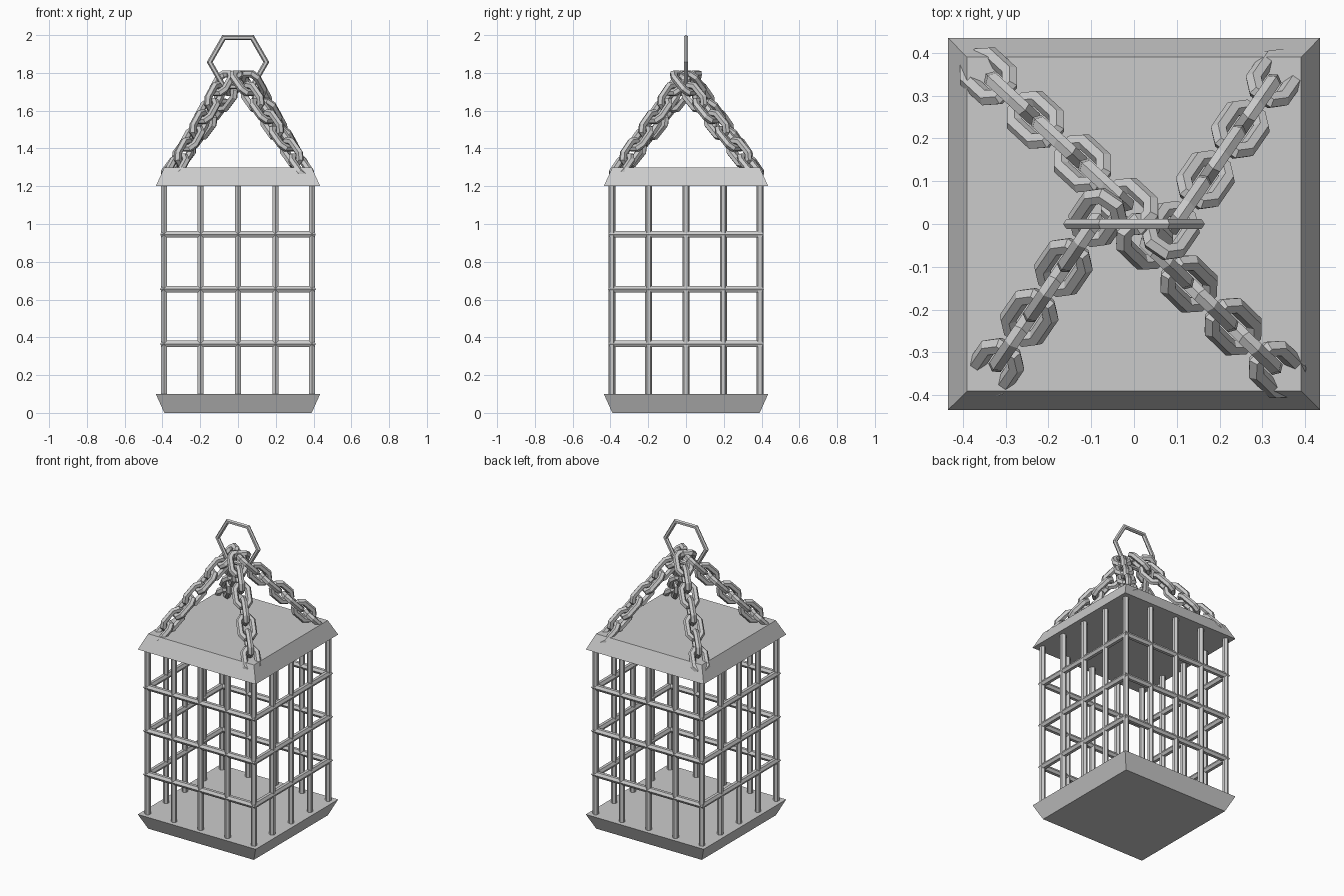
import bpy, math
from mathutils import Vector, Matrix

if "Cube" in bpy.data.objects:
    bpy.data.objects.remove(bpy.data.objects["Cube"])


def make(name, verts, faces):
    me = bpy.data.meshes.new(name)
    me.from_pydata([tuple(v) for v in verts], [], faces)
    ob = bpy.data.objects.new(name, me)
    bpy.context.collection.objects.link(ob)
    return ob


def loop_tube(name, path, r, sides=6, matrix=Matrix()):
    """Closed mitred tube along a counter-clockwise 2D path in the local XY plane."""
    pts = [Vector(p) for p in path]
    n = len(pts)
    verts, faces = [], []
    for i, p in enumerate(pts):
        d1 = (p - pts[i - 1]).normalized()
        d2 = (pts[(i + 1) % n] - p).normalized()
        n1, n2 = Vector((d1.y, -d1.x)), Vector((d2.y, -d2.x))
        m = (n1 + n2) / (1 + n1.dot(n2))
        for k in range(sides):
            a = 2 * math.pi * k / sides
            q = p + m * (r * math.cos(a))
            verts.append(matrix @ Vector((q.x, q.y, r * math.sin(a))))
    for i in range(n):
        for k in range(sides):
            j, l = (i + 1) % n, (k + 1) % sides
            faces.append((i * sides + k, j * sides + k, j * sides + l, i * sides + l))
    return make(name, verts, faces)


def slab(name, z0, h0, z1, h1):
    verts = [(sx * h, sy * h, z) for z, h in ((z0, h0), (z1, h1))
             for sx, sy in ((-1, -1), (1, -1), (1, 1), (-1, 1))]
    faces = [(3, 2, 1, 0), (4, 5, 6, 7)]
    faces += [(i, (i + 1) % 4, 4 + (i + 1) % 4, 4 + i) for i in range(4)]
    return make(name, verts, faces)


# Floor and roof plates with sloped rims
slab("cage_floor", 0, 0.39, 0.1, 0.435)
slab("cage_roof", 1.2, 0.435, 1.3, 0.39)

# Vertical bars around the perimeter
H = 0.392
steps = (-H, -0.198, 0, 0.198, H)
for x in steps:
    for y in steps:
        if max(abs(x), abs(y)) == H:
            bpy.ops.mesh.primitive_cylinder_add(vertices=6, radius=0.019, depth=1.14,
                                                location=(x, y, 0.65))
            bpy.context.object.name = "vertical_bar"

# Horizontal square hoops
square = [(-H, -H), (H, -H), (H, H), (-H, H)]
for z in (0.365, 0.655, 0.945):
    loop_tube("horizontal_hoop", square, 0.02, 6, Matrix.Translation((0, 0, z)))

# Hexagonal hanging ring in the XZ plane
hexagon = [(0.15 * math.cos(math.radians(60 * i)), 0.15 * math.sin(math.radians(60 * i)))
           for i in range(6)]
loop_tube("hanging_ring", hexagon, 0.0135, 6,
          Matrix.Translation((0, 0, 1.857)) @ Matrix.Rotation(math.pi / 2, 4, 'X'))

# Four chains of alternating links, roof corner to ring
L, M, W, N = 0.068, 0.042, 0.04, 0.02
link = [(M, -W), (L, -N), (L, N), (M, W), (-M, W), (-L, N), (-L, -N), (-M, -W)]
chains = [((-0.325, -0.335, 1.305), (-0.085, 0.015, 1.745)),
          ((0.33, 0.34, 1.305), (0.085, -0.015, 1.745)),
          ((-0.34, 0.345, 1.305), (-0.01, 0.04, 1.745)),
          ((0.335, -0.34, 1.305), (0.025, -0.04, 1.745))]
COUNT = 7
for start, end in chains:
    a, b = Vector(start), Vector(end)
    d = (b - a).normalized()
    side = Vector((0, 0, 1)).cross(d).normalized()
    up = d.cross(side)
    for i in range(COUNT):
        u, v = (side, up) if i % 2 == 0 else (up, -side)
        rot = Matrix((d, u, v)).transposed().to_4x4()
        c = a.lerp(b, i / (COUNT - 1))
        loop_tube("chain_link", link, 0.02, 6, Matrix.Translation(c) @ rot)
